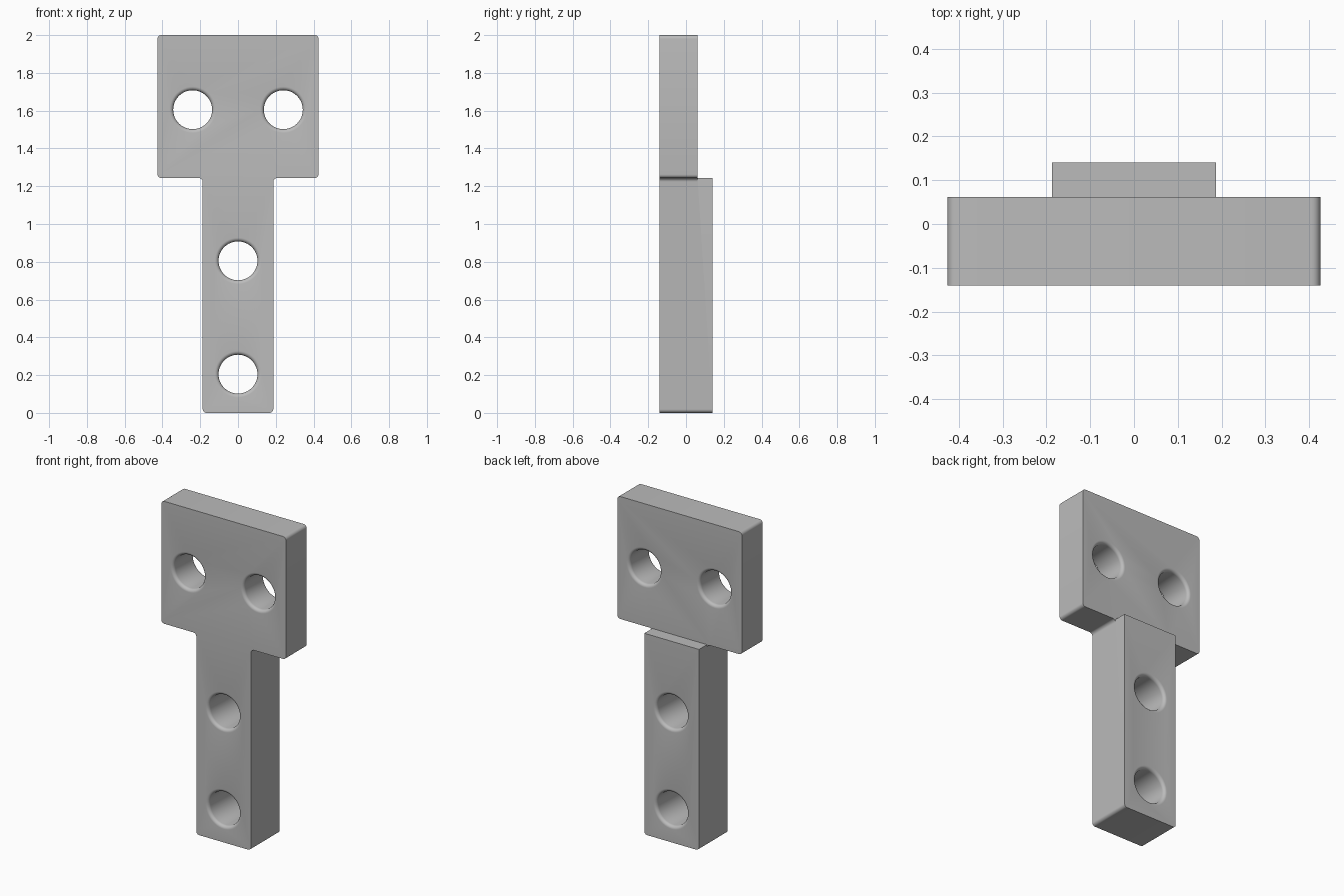
import bpy, bmesh, math
from mathutils import Vector

if "Cube" in bpy.data.objects:
    bpy.data.objects.remove(bpy.data.objects["Cube"])

STEM, HEAD = 0.187, 0.426          # half widths
SHOULDER, TOP = 1.243, 2.0         # heights
FRONT, MID, BACK = -0.14, 0.062, 0.14
R, SEG = 0.02, 6                   # corner rounding


def arc(cx, cz, a0, a1):
    """Points of a rounded corner in the xz plane."""
    pts = []
    for i in range(SEG + 1):
        a = math.radians(a0 + (a1 - a0) * i / SEG)
        pts.append((cx + R * math.cos(a), cz + R * math.sin(a)))
    return pts


def mirrored(pts):
    return [(-x, z) for x, z in reversed(pts)]


def hole_cutter(x, z, r=0.103, f=0.02):
    """Lathed cutter whose ends flare to round the hole rims."""
    back = MID if z > SHOULDER else BACK
    steps = [math.radians(90 * i / SEG) for i in range(SEG + 1)]
    rim = [(r + f - f * math.sin(a), f - f * math.cos(a)) for a in steps]
    prof = [(r + f, FRONT - 0.05)] + [(q, FRONT + d) for q, d in rim]
    prof += [(q, back - d) for q, d in reversed(rim)] + [(r + f, back + 0.05)]
    n = 48
    bm = bmesh.new()
    rings = [[bm.verts.new((x + q * math.cos(2 * math.pi * k / n), y,
                            z + q * math.sin(2 * math.pi * k / n)))
              for k in range(n)] for q, y in prof]
    for a, b in zip(rings, rings[1:]):
        for k in range(n):
            j = (k + 1) % n
            bm.faces.new((a[k], a[j], b[j], b[k]))
    bm.faces.new(rings[0])
    bm.faces.new(rings[-1])
    bmesh.ops.recalc_face_normals(bm, faces=bm.faces)
    me = bpy.data.meshes.new("hole_cutter")
    bm.to_mesh(me)
    bm.free()
    ob = bpy.data.objects.new("hole_cutter", me)
    bpy.context.collection.objects.link(ob)
    return ob


# Flat regions: stem, two shoulder fillets, head
fillet = arc(STEM + R, SHOULDER - R, 180, 90)
stem_right = arc(STEM - R, R, -90, 0) + [fillet[0], (STEM, SHOULDER)]
head_right = ([(STEM, SHOULDER), fillet[-1]] + arc(HEAD - R, SHOULDER + R, -90, 0)
              + arc(HEAD - R, TOP - R, 0, 90))
shoulder = fillet + [(STEM, SHOULDER)]
regions = [stem_right + mirrored(stem_right), head_right + mirrored(head_right),
           shoulder, mirrored(shoulder)]

bm = bmesh.new()
cache = {}


def vert(p):
    key = (round(p[0], 5), round(p[1], 5))
    if key not in cache:
        cache[key] = bm.verts.new((p[0], FRONT, p[1]))
    return cache[key]


def extrude(faces, y):
    """Extrude faces straight back to depth y."""
    out = bmesh.ops.extrude_face_region(bm, geom=faces, use_keep_orig=True)["geom"]
    for v in out:
        if isinstance(v, bmesh.types.BMVert):
            v.co.y = y
    return [f for f in out if isinstance(f, bmesh.types.BMFace)]


faces = [bm.faces.new([vert(p) for p in reg]) for reg in regions]
back = extrude(faces, MID)

# Thicker stem behind the plate
stem_back = [f for f in back if min(v.co.z for v in f.verts) < 0.1]
extrude(stem_back, BACK)
bmesh.ops.delete(bm, geom=stem_back, context='FACES_ONLY')
bmesh.ops.recalc_face_normals(bm, faces=bm.faces)
bmesh.ops.dissolve_limit(bm, angle_limit=0.01, verts=bm.verts, edges=bm.edges)
mesh = bpy.data.meshes.new("t_bracket")
bm.to_mesh(mesh)
bm.free()
bracket = bpy.data.objects.new("t_bracket", mesh)
bpy.context.collection.objects.link(bracket)

grey = bpy.data.materials.new("plain grey")
grey.diffuse_color = (0.5, 0.5, 0.5, 1)
grey.use_nodes = True
grey.node_tree.nodes["Principled BSDF"].inputs["Base Color"].default_value = grey.diffuse_color
mesh.materials.append(grey)

# Bolt holes
bpy.context.view_layer.objects.active = bracket
bracket.select_set(True)
for x, z in ((-0.24, 1.605), (0.24, 1.605), (0, 0.805), (0, 0.205)):
    cutter = hole_cutter(x, z)
    mod = bracket.modifiers.new("hole", 'BOOLEAN')
    mod.operation, mod.solver, mod.object = 'DIFFERENCE', 'EXACT', cutter
    bpy.ops.object.modifier_apply(modifier=mod.name)
    bpy.data.objects.remove(cutter)

bpy.ops.object.shade_smooth_by_angle(angle=math.radians(30))
